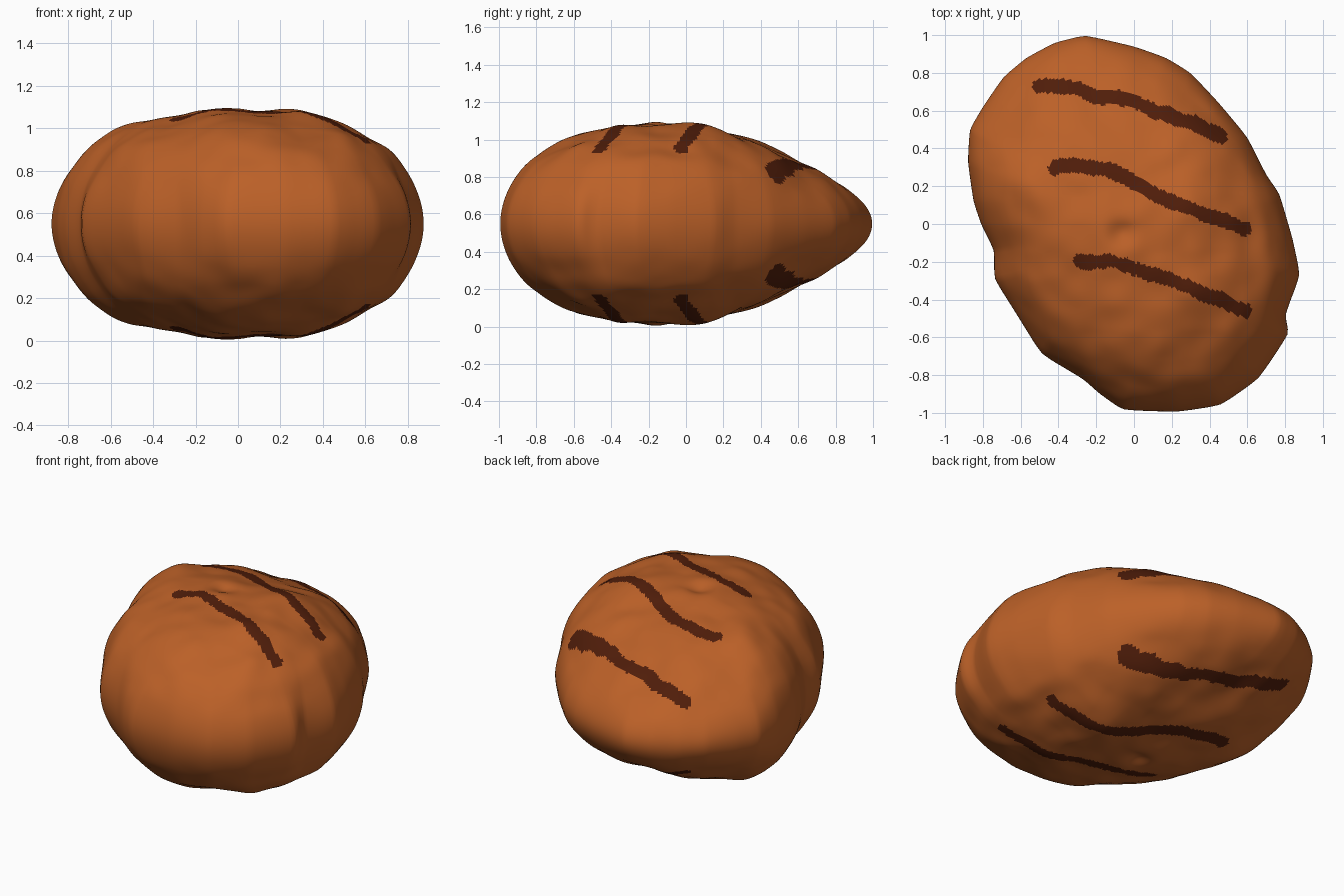
import bpy, bmesh, math
from mathutils import Vector, noise
from mathutils.geometry import intersect_point_line

if "Cube" in bpy.data.objects:
    bpy.data.objects.remove(bpy.data.objects["Cube"])

# rim outline seen from above, counter-clockwise
OUTLINE = [(.88, -.27), (.84, -.08), (.77, .16), (.70, .26), (.60, .46), (.45, .64),
           (.30, .80), (.17, .88), (0, .94), (-.26, 1.0), (-.42, .96), (-.57, .88),
           (-.69, .78), (-.80, .62), (-.87, .50), (-.88, .33), (-.85, .12), (-.81, 0),
           (-.74, -.14), (-.74, -.29), (-.62, -.48), (-.49, -.69), (-.27, -.82),
           (-.18, -.90), (-.06, -.985), (.23, -.995), (.46, -.96), (.66, -.82),
           (.82, -.58), (.80, -.48)]
# grill mark centre lines
MARKS = [
    [(-.50, .73), (-.40, .735), (-.28, .71), (-.2, .67), (-.08, .67), (0, .65),
     (.12, .59), (.22, .565), (.33, .53), (.42, .49), (.455, .465)],
    [(-.42, .30), (-.33, .31), (-.12, .285), (0, .22), (.13, .145), (.3, .08),
     (.45, .025), (.58, -.025)],
    [(-.29, -.20), (-.12, -.20), (0, -.24), (.15, -.28), (.30, -.34), (.45, -.40),
     (.58, -.455)],
]
HALF = 0.535      # half thickness
SUB, RINGS = 9, 105


def material(name, rgb):
    m = bpy.data.materials.new(name)
    m.diffuse_color = (*rgb, 1)
    m.use_nodes = True
    m.node_tree.nodes["Principled BSDF"].inputs["Base Color"].default_value = m.diffuse_color
    return m


def smoothstep(a, b, v):
    t = min(max((v - a) / (b - a), 0), 1)
    return t * t * (3 - 2 * t)


def averaged(points, reach):
    n = len(points)
    return [sum((points[(j + d) % n] for d in range(-reach, reach + 1)),
                Vector((0, 0))) / (2 * reach + 1) for j in range(n)]


def surface_point(edge, soft, s):
    """Point on the upper half: s = 0 at the middle, 1 at the rim."""
    x, y = soft.lerp(edge, s ** 8) * s
    h = HALF * math.sqrt(max(1 - s ** 3, 0))
    h *= 1 - .36 * smoothstep(0, .9, y)               # thinner back end
    p = Vector((x, y, h))
    bump = .028 * noise.noise(p * 3.2) + .010 * noise.noise(p * 7)
    fade = 1 - s ** 10
    dent = -.03 * math.exp(-((x + .07) ** 2 + (y + .05) ** 2) / .005)
    swell = 1 + .6 * bump * fade * s
    return Vector((x * swell, y * swell, h + (bump + dent) * fade * min(1, h / .2)))


def in_mark(p):
    q = Vector((p.x, p.y, 0))
    width = .037 + .014 * noise.noise(q * 14) + .008 * noise.noise(q * 40)
    for line in MARKS:
        for a, b in zip(line, line[1:]):
            a, b = Vector((*a, 0)), Vector((*b, 0))
            c, t = intersect_point_line(q, a, b)
            c = a if t < 0 else b if t > 1 else c
            if (q - c).length < width:
                return True
    return False


# rim resampled to even segments, with a softened copy for the inner rings
rim = []
for a, b in zip(OUTLINE, OUTLINE[1:] + OUTLINE[:1]):
    rim += [Vector(a).lerp(Vector(b), k / SUB) for k in range(SUB)]
soft = averaged(averaged(rim, 11), 11)
rim = [r.lerp(a, .5) for r, a in zip(rim, averaged(rim, 3))]
N = len(rim)

# upper half as rings from the middle to the rim
bm = bmesh.new()
centre = bm.verts.new(surface_point(rim[0], soft[0], 0))
rings = [[bm.verts.new(surface_point(e, o, math.sin(i / RINGS * math.pi / 2)))
          for e, o in zip(rim, soft)] for i in range(1, RINGS + 1)]
for v in rings[-1]:
    v.co.z = 0
for j in range(N):
    k = (j + 1) % N
    bm.faces.new((centre, rings[0][j], rings[0][k]))
    for inner, outer in zip(rings, rings[1:]):
        bm.faces.new((inner[j], outer[j], outer[k], inner[k]))

# charred marks are picked by distance to their centre lines
for f in bm.faces:
    f.smooth = True
    c = f.calc_center_median()
    f.material_index = 1 if c.z > .1 and in_mark(c) else 0

mesh = bpy.data.meshes.new("patty")
bm.to_mesh(mesh)
bm.free()
mesh.materials.append(material("cooked brown", (.50, .118, .021)))
mesh.materials.append(material("char brown", (.080, .0125, .003)))
patty = bpy.data.objects.new("patty", mesh)
bpy.context.collection.objects.link(patty)
patty.location.z = .55

# lower half mirrors the upper half
mirror = patty.modifiers.new("lower_half", 'MIRROR')
mirror.use_axis = (False, False, True)
mirror.merge_threshold = .0005
